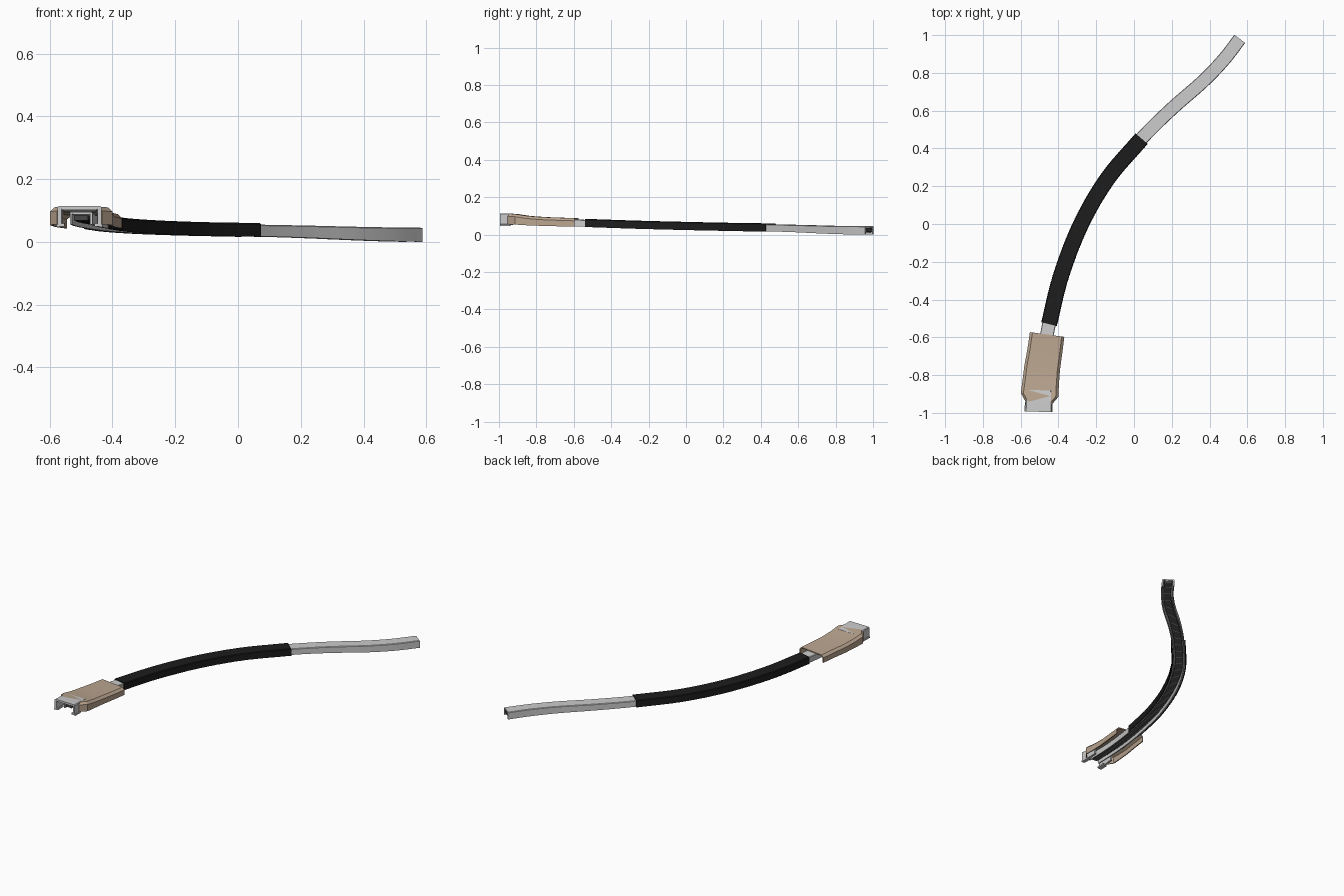
import bpy, math
from mathutils import Vector

if "Cube" in bpy.data.objects:
    bpy.data.objects.remove(bpy.data.objects["Cube"])


def material(name, rgb):
    m = bpy.data.materials.new(name)
    m.diffuse_color = (*rgb, 1)
    m.use_nodes = True
    m.node_tree.nodes["Principled BSDF"].inputs["Base Color"].default_value = m.diffuse_color
    return m


def spline(keys, n):
    """Smooth interpolation through keys (x, y, half width, top z, bottom z), evenly spaced."""
    k = [Vector(p) for p in keys]
    k = [2 * k[0] - k[1]] + k + [2 * k[-1] - k[-2]]
    fine = []
    for i in range(1, len(k) - 2):
        a, b, c, d = k[i - 1:i + 3]
        for j in range(40):
            t = j / 40
            fine.append(0.5 * (2 * b + (c - a) * t + (2 * a - 5 * b + 4 * c - d) * t * t
                               + (3 * b - a - 3 * c + d) * t ** 3))
    fine.append(k[-2])
    dist = [0]
    for p, q in zip(fine, fine[1:]):
        dist.append(dist[-1] + math.hypot(q[0] - p[0], q[1] - p[1]))
    out, j = [], 0
    for i in range(n):
        s = dist[-1] * i / (n - 1)
        while j < len(fine) - 2 and dist[j + 1] < s:
            j += 1
        f = (s - dist[j]) / max(dist[j + 1] - dist[j], 1e-9)
        out.append(fine[j].lerp(fine[j + 1], min(f, 1)))
    return out


def channel(w, top, bot, wall, cham):
    """Inverted U section, open underneath."""
    outer = [(-w, bot), (-w, top - cham), (-w + cham, top)]
    v = w - wall
    inner = [(-v, bot), (-v, top - cham - wall * .4), (-v + cham, top - wall)]
    mirror = lambda pts: [(-x, z) for x, z in reversed(pts)]
    return outer + mirror(outer) + inner_reverse(inner, mirror)


def inner_reverse(inner, mirror):
    return list(reversed(inner + mirror(inner)))


def sweep(name, stations, section, mat=None):
    """Loft a closed section along the stations and cap both ends."""
    verts, faces, n = [], [], 0
    last = len(stations) - 1
    for i, s in enumerate(stations):
        a, b = stations[max(i - 1, 0)], stations[min(i + 1, last)]
        side = Vector((b[1] - a[1], a[0] - b[0])).normalized()
        sec = section(i, s)
        n = len(sec)
        verts += [(s[0] + side.x * u, s[1] + side.y * u, z) for u, z in sec]
    for i in range(last):
        for j in range(n):
            k = (j + 1) % n
            faces.append((i * n + j, i * n + k, (i + 1) * n + k, (i + 1) * n + j))
    faces += [tuple(reversed(range(n))), tuple(range(last * n, last * n + n))]
    me = bpy.data.meshes.new(name)
    me.from_pydata(verts, [], faces)
    ob = bpy.data.objects.new(name, me)
    bpy.context.collection.objects.link(ob)
    if mat:
        me.materials.append(mat)
    bpy.context.view_layer.objects.active = ob
    ob.select_set(True)
    bpy.ops.object.mode_set(mode='EDIT')
    bpy.ops.mesh.select_all(action='SELECT')
    bpy.ops.mesh.normals_make_consistent(inside=False)
    bpy.ops.object.mode_set(mode='OBJECT')
    bpy.ops.object.shade_smooth_by_angle(angle=math.radians(25))
    ob.select_set(False)
    return ob


black = material("black_rubber", (0.012, 0.012, 0.012))
dark = material("dark_lining", (0.06, 0.06, 0.06))
tan = material("tan_cover", (0.50, 0.38, 0.28))
light = material("light_metal", (0.55, 0.55, 0.55))

# S-curved centre line: x, y, half width, top z, bottom z
lower = [(-.50, -.96, .036, .095, .056), (-.485, -.75, .036, .086, .05)]
middle = [(-.45, -.53, .036, .079, .043), (-.385, -.27, .036, .07, .034),
          (-.28, 0, .036, .063, .027), (-.14, .24, .036, .058, .022),
          (.04, .452, .036, .055, .018)]
upper = [(.20, .61, .036, .052, .013), (.365, .755, .036, .048, .006),
         (.475, .87, .036, .046, .002), (.56, .98, .036, .045, 0)]
path = lower + middle + upper

# Full length channel rail
sweep("rail", spline(path, 90),
      lambda i, s: channel(s[2], s[3], s[4], .007, .003), light)

# Toothed lining inside the rail
sweep("ribbed_lining", spline(path, 320),
      lambda i, s: [(-.022, s[4] + .012 + .006 * (i % 2)), (-.022, s[3] - .01),
                    (.022, s[3] - .01), (.022, s[4] + .012 + .006 * (i % 2))], dark)

# Finely ribbed sleeve around the middle
sweep("sleeve", spline(middle, 180),
      lambda i, s: channel(s[2] + .006 + .001 * (i % 2), s[3] + .005, s[4] - .002, .006, .004),
      black)

# Flared cover near the front end
cover = [(-.46, -.585, .092, .088, .043), (-.473, -.68, .093, .091, .045),
         (-.486, -.76, .095, .094, .047), (-.494, -.84, .097, .100, .05),
         (-.50, -.905, .10, .110, .054), (-.505, -.945, .072, .113, .056)]
sweep("flared_cover", [Vector(c) for c in cover],
      lambda i, s: channel(s[2], s[3], s[4], .006, .014), tan)

# Open mouth at the front end
mouth = [(-.503, -.88, .066, .107, .056), (-.504, -.94, .069, .113, .052),
         (-.505, -.994, .07, .114, .05)]
sweep("end_mouth", [Vector(c) for c in mouth],
      lambda i, s: channel(s[2], s[3], s[4], .012, .004))

# Small feet turned out along the lower edges of the mouth
for d, label in ((-1, "left"), (1, "right")):
    sweep("mouth_foot_" + label, [Vector(c) for c in mouth[1:]],
          lambda i, s: [(d * .048, .05), (d * .074, .047), (d * .074, .055), (d * .048, .06)])
